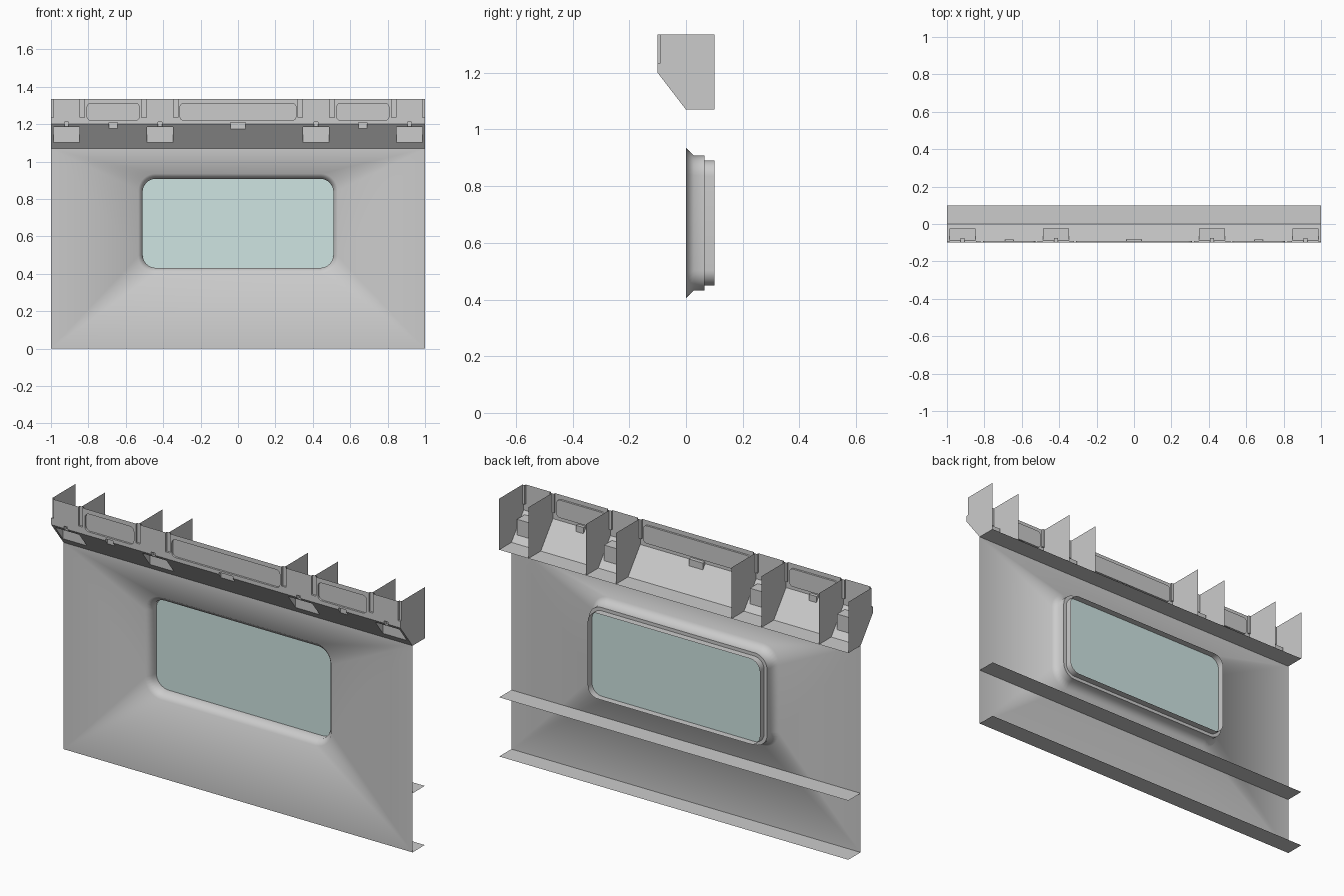
import bpy, bmesh, math

if "Cube" in bpy.data.objects:
    bpy.data.objects.remove(bpy.data.objects["Cube"])

Z_LEDGE, Z_EDGE, Z_TOP = 1.07, 1.2, 1.335


def finish(bm, name, smooth=None):
    me = bpy.data.meshes.new(name)
    bm.to_mesh(me)
    bm.free()
    ob = bpy.data.objects.new(name, me)
    bpy.context.scene.collection.objects.link(ob)
    if smooth:
        bpy.ops.object.select_all(action='DESELECT')
        bpy.context.view_layer.objects.active = ob
        ob.select_set(True)
        bpy.ops.object.shade_smooth_by_angle(angle=math.radians(smooth))
    return ob


def ring(bm, cx, cz, y, hx, hz, r=0.0, n=0):
    """Rounded rectangle of vertices in the xz plane."""
    out = []
    for k, (sx, sz) in enumerate(((1, 1), (-1, 1), (-1, -1), (1, -1))):
        for i in range(n + 1):
            a = math.pi / 2 * (k + i / max(n, 1))
            out.append(bm.verts.new((cx + sx * (hx - r) + r * math.cos(a), y,
                                     cz + sz * (hz - r) + r * math.sin(a))))
    return out


def bridge(bm, a, b):
    for i in range(len(a)):
        j = (i + 1) % len(a)
        bm.faces.new((a[i], a[j], b[j], b[i]))


def block(bm, x0, x1, z0, z1, y_back, r=0.0, n=0):
    """Closed cutter reaching in from the front to y_back."""
    args = ((x0 + x1) / 2, (z0 + z1) / 2)
    size = ((x1 - x0) / 2, (z1 - z0) / 2, r, n)
    a, b = ring(bm, *args, -0.2, *size), ring(bm, *args, y_back, *size)
    bridge(bm, a, b)
    bm.faces.new(a)
    bm.faces.new(b)


def plate(name, pts):
    bm = bmesh.new()
    bm.faces.new([bm.verts.new(p) for p in pts])
    return finish(bm, name)


# Wall sheet with the stepped window recess
bm = bmesh.new()
loops = [ring(bm, 0, 0.67, y, hx, hz, r, 8) for y, hx, hz, r in (
    (0, 0.533, 0.265, 0.09), (0.028, 0.51, 0.238, 0.07), (0.065, 0.51, 0.238, 0.07),
    (0.065, 0.493, 0.221, 0.055), (0.1, 0.493, 0.221, 0.055))]
for a, b in zip(loops, loops[1:]):
    bridge(bm, a, b)
border = ring(bm, 0, Z_LEDGE / 2, 0, 1, Z_LEDGE / 2)
edges = [bm.edges.new((border[i], border[(i + 1) % 4])) for i in range(4)]
edges += [bm.edges.get((loops[0][i - 1], loops[0][i])) for i in range(len(loops[0]))]
bmesh.ops.triangle_fill(bm, edges=edges, use_beauty=True)
bmesh.ops.recalc_face_normals(bm, faces=bm.faces)
if max(bm.faces, key=lambda f: f.calc_area()).normal.y > 0:
    bmesh.ops.reverse_faces(bm, faces=bm.faces)
finish(bm, "wall_panel", 60)

# Window glass
bm = bmesh.new()
bm.faces.new(ring(bm, 0, 0.67, 0.06, 0.51, 0.238, 0.07, 8))
glass = finish(bm, "window_glass")
mat = bpy.data.materials.new("pale_glass")
mat.diffuse_color = (0.62, 0.78, 0.76, 1)
mat.use_nodes = True
mat.node_tree.nodes["Principled BSDF"].inputs["Base Color"].default_value = mat.diffuse_color
glass.data.materials.append(mat)

# Horizontal stiffening shelves behind the wall
for name, z in (("bottom_shelf", 0), ("middle_shelf", 0.306)):
    plate(name, [(-1, 0, z), (1, 0, z), (1, 0.1, z), (-1, 0.1, z)])

# Upper fascia: solid prism, cut, then opened at the top and back
profile = [(0.1, Z_TOP), (0.1, Z_LEDGE), (0, Z_LEDGE), (-0.1, Z_EDGE), (-0.1, Z_TOP)]
bm = bmesh.new()
ends = [[bm.verts.new((x, y, z)) for y, z in profile] for x in (-1, 1)]
bridge(bm, *ends)
for e in ends:
    bm.faces.new(e)
bmesh.ops.recalc_face_normals(bm, faces=bm.faces)
fascia = finish(bm, "upper_fascia")

# Cutters: niches in the slope, notches, rib grooves and recessed panels
bm = bmesh.new()


def niche(x, half, z0, z1):
    y = -0.1 * (z0 - Z_LEDGE) / (Z_EDGE - Z_LEDGE)
    block(bm, x - half, x + half, z0 - 0.03, z1, y)


niche(0, 0.04, 1.175, 1.21)
block(bm, -0.31, 0.31, 1.22, 1.312, -0.09, 0.022, 4)
for s in (-1, 1):
    for x in (0.917, 0.4175):
        niche(s * x, 0.069, 1.103, 1.184)
        block(bm, s * x - 0.011, s * x + 0.011, 1.188, 1.212, -0.076)
    niche(s * 0.667, 0.022, 1.178, 1.21)
    for x in (0.332, 0.503, 0.832, 1.0):
        block(bm, s * x - 0.0125, s * x + 0.0125, 1.235, 1.5, -0.09)
    block(bm, s * 0.667 - 0.14, s * 0.667 + 0.14, 1.22, 1.312, -0.09, 0.022, 4)
bmesh.ops.recalc_face_normals(bm, faces=bm.faces)
cutter = finish(bm, "fascia_cutter")
cutter.hide_render = True

mod = fascia.modifiers.new("cut", 'BOOLEAN')
mod.operation, mod.solver, mod.object = 'DIFFERENCE', 'EXACT', cutter
dg = bpy.context.evaluated_depsgraph_get()
cut_mesh = bpy.data.meshes.new_from_object(fascia.evaluated_get(dg))
fascia.modifiers.clear()
bpy.data.objects.remove(cutter)
bm = bmesh.new()
bm.from_mesh(cut_mesh)
gone = [f for f in bm.faces if all(v.co.z > Z_TOP - 1e-3 for v in f.verts)
        or all(v.co.y > 0.099 for v in f.verts)]
bmesh.ops.delete(bm, geom=gone, context='FACES')
bm.to_mesh(cut_mesh)
bm.free()
fascia.data = cut_mesh

# Inner ribs, notched where the front grooves run
rib = [(0.1, Z_LEDGE), (0.1, Z_TOP), (-0.09, Z_TOP), (-0.09, 1.235),
       (-0.1, 1.235), (-0.1, Z_EDGE), (0, Z_LEDGE)]
for s, side in ((-1, "left"), (1, "right")):
    for i, x in enumerate((0.332, 0.503, 0.832)):
        plate(f"{side}_rib_{i + 1}", [(s * x, y, z) for y, z in rib])
